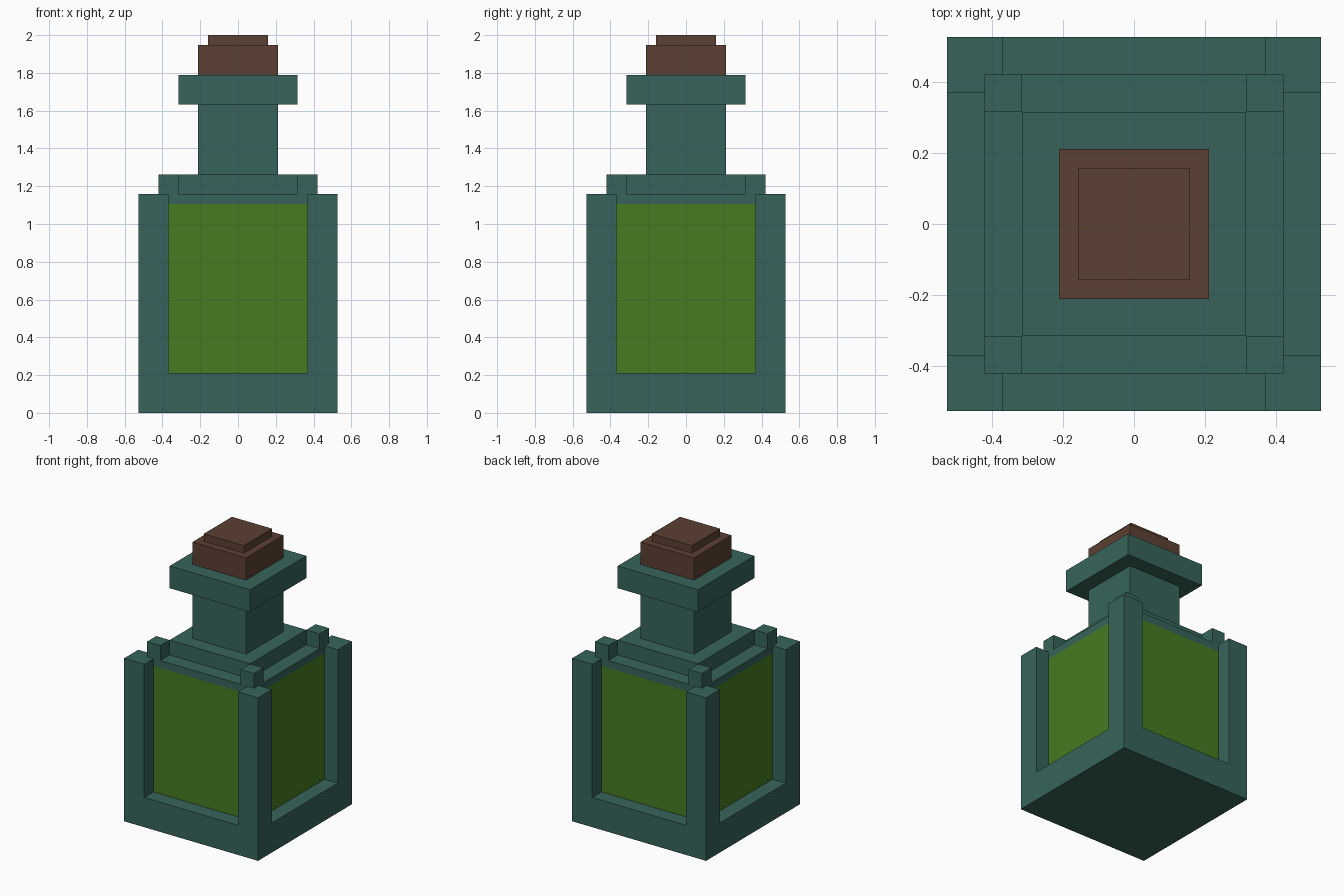
import bpy
import bmesh
from mathutils import Matrix
from math import pi

U = 1 / 19  # one block unit: the bottle is 38 units tall and 20 wide

cube = bpy.data.objects.get("Cube")
if cube:
    bpy.data.objects.remove(cube, do_unlink=True)


def material(name, rgb):
    """Flat material from 0-255 display values, converted to linear."""
    lin = [((c / 255 + 0.055) / 1.055) ** 2.4 for c in rgb]
    mat = bpy.data.materials.new(name)
    mat.use_nodes = True
    mat.diffuse_color = (*lin, 1)
    bsdf = mat.node_tree.nodes["Principled BSDF"]
    bsdf.inputs["Base Color"].default_value = (*lin, 1)
    bsdf.inputs["Roughness"].default_value = 0.9
    return mat


teal = material("teal_glass", (55, 100, 91))
green = material("green_liquid", (71, 123, 33))
brown = material("brown_cork", (92, 64, 51))


def prism(name, outline, z0, z1, mat, turns=1):
    """Extrude an outline (in units) from z0 to z1, repeated in quarter turns."""
    bm = bmesh.new()
    for i in range(turns):
        verts = [bm.verts.new((x * U, y * U, z0 * U)) for x, y in outline]
        base = bm.faces.new(verts)
        ext = bmesh.ops.extrude_face_region(bm, geom=[base])
        top = [v for v in ext["geom"] if isinstance(v, bmesh.types.BMVert)]
        bmesh.ops.translate(bm, verts=top, vec=(0, 0, (z1 - z0) * U))
        bmesh.ops.rotate(bm, verts=verts + top, cent=(0, 0, 0),
                         matrix=Matrix.Rotation(i * pi / 2, 3, 'Z'))
    bmesh.ops.recalc_face_normals(bm, faces=bm.faces)
    mesh = bpy.data.meshes.new(name)
    bm.to_mesh(mesh)
    bm.free()
    mesh.materials.append(mat)
    obj = bpy.data.objects.new(name, mesh)
    bpy.context.collection.objects.link(obj)
    return obj


def square(a, b):
    return [(a, a), (b, a), (b, b), (a, b)]


def block(name, half, z0, z1, mat):
    return prism(name, square(-half, half), z0, z1, mat)


# Bottle body: solid base, liquid window block and the glass band above it
block("base", 10, 0, 4, teal)
block("liquid_window", 8, 4, 21, green)
block("glass_band", 8, 21, 22, teal)

# L-shaped posts wrapping the four corners
post = [(8, 7), (10, 7), (10, 10), (7, 10), (7, 8), (8, 8)]
prism("corner_posts", post, 4, 22, teal, turns=4)

# Shoulder slab with a small knob at each corner
block("shoulder", 6, 22, 24, teal)
prism("shoulder_knobs", square(6, 8), 22, 24, teal, turns=4)

# Neck and lip
block("neck", 4, 24, 31, teal)
block("lip", 6, 31, 34, teal)

# Cork stopper
block("cork", 4, 34, 37, brown)
block("cork_top", 3, 37, 38, brown)
